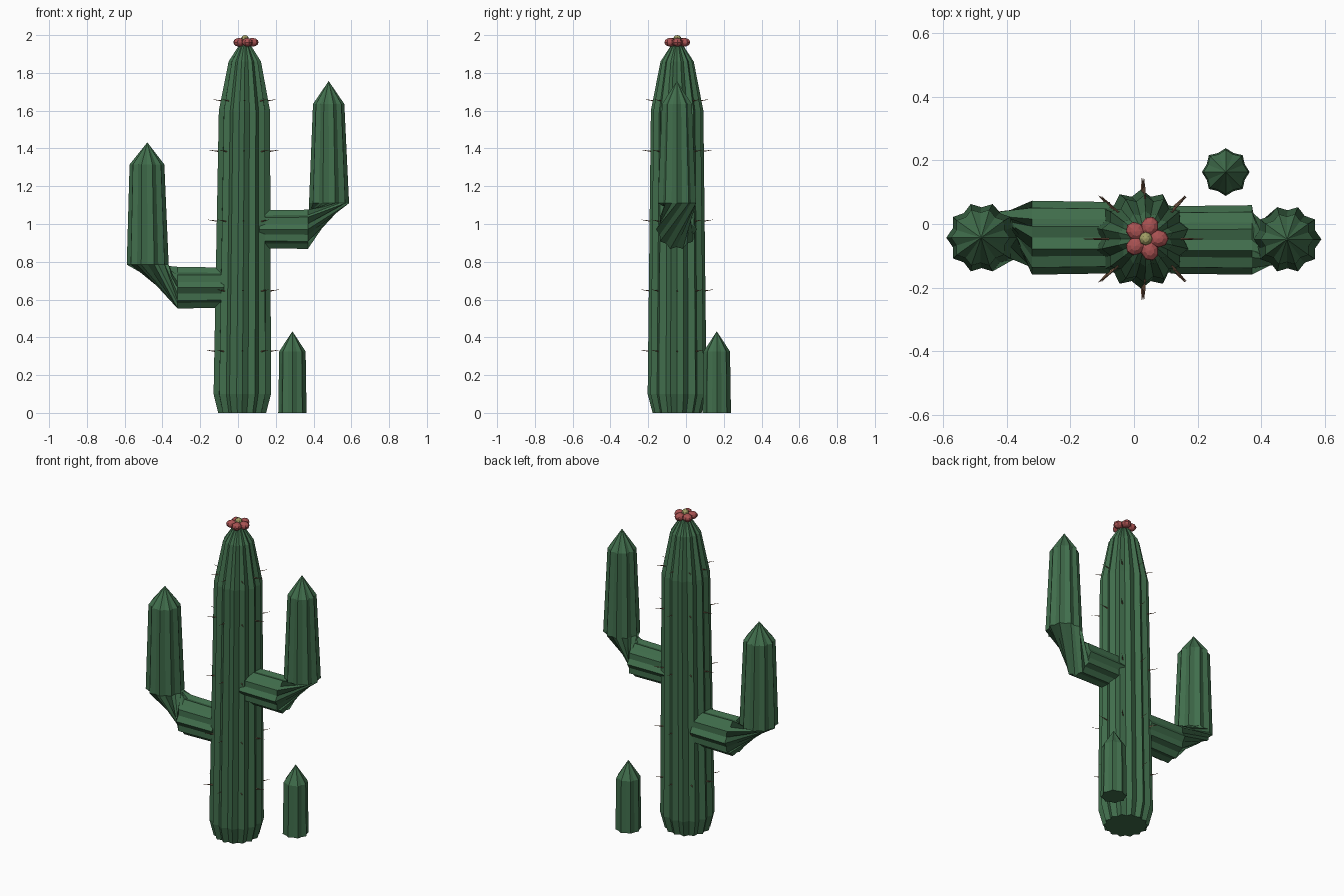
import bpy, bmesh, math
from mathutils import Vector, Matrix

if "Cube" in bpy.data.objects:
    bpy.data.objects.remove(bpy.data.objects["Cube"])

X, Y, Z = Vector((1, 0, 0)), Vector((0, 1, 0)), Vector((0, 0, 1))


def material(name, rgb):
    m = bpy.data.materials.new(name)
    m.diffuse_color = (*rgb, 1)
    m.use_nodes = True
    m.node_tree.nodes["Principled BSDF"].inputs["Base Color"].default_value = m.diffuse_color
    return m


GREEN = material("cactus green", (0.052, 0.155, 0.072))
RED = material("petal red", (0.40, 0.085, 0.085))
YELLOW = material("flower centre", (0.36, 0.34, 0.13))
BROWN = material("spine brown", (0.28, 0.15, 0.09))


def finish(bm, name, mat):
    bmesh.ops.recalc_face_normals(bm, faces=bm.faces)
    me = bpy.data.meshes.new(name)
    bm.to_mesh(me)
    bm.free()
    me.materials.append(mat)
    ob = bpy.data.objects.new(name, me)
    bpy.context.collection.objects.link(ob)
    return ob


def ribbed(name, ribs, rings, tip, valley=0.86):
    """Loft star-shaped rings (centre, radius, u axis, v axis) up to a pointed tip."""
    bm = bmesh.new()
    n = ribs * 2
    loops = []
    for c, r, u, v in rings:
        loop = []
        for i in range(n):
            a = 2 * math.pi * i / n
            rad = r * (valley if i % 2 else 1)
            loop.append(bm.verts.new(Vector(c) + rad * (math.cos(a) * u + math.sin(a) * v)))
        loops.append(loop)
    bm.faces.new(loops[0])
    for lo, hi in zip(loops, loops[1:]):
        for i in range(n):
            j = (i + 1) % n
            bm.faces.new((lo[i], lo[j], hi[j], hi[i]))
    top = bm.verts.new(tip)
    for i in range(n):
        bm.faces.new((loops[-1][i], loops[-1][(i + 1) % n], top))
    return finish(bm, name, GREEN)


# Trunk: slight lean, tapered foot and shoulders
def axis(z):
    return Vector((0.022 + 0.0075 * z, -0.047, z))


profile = [(0, 0.13), (0.1, 0.156), (1.6, 0.139), (1.86, 0.088), (1.94, 0.036)]
ribbed("trunk", 14, [(axis(z), r, Y, -X) for z, r in profile], axis(1.955), 0.87)


# Arms: a horizontal tube twisting a quarter turn into an upright column
def arm(name, side, start, elbow, foot, shoulder, tip, radii):
    s = side
    frames = [(-s * Y, Z), (-s * Y, Z), (s * X, -s * Y), (s * X, -s * Y)]
    centres = [start, elbow, foot, shoulder]
    ribbed(name, 10, [(c, r, u, v) for c, r, (u, v) in zip(centres, radii, frames)], tip)


arm("right_arm", 1, (0.115, -0.05, 0.972), (0.37, -0.05, 0.972),
    (0.482, -0.048, 1.11), (0.48, -0.048, 1.635), (0.48, -0.048, 1.757),
    (0.106, 0.109, 0.106, 0.083))
arm("left_arm", -1, (-0.075, -0.043, 0.663), (-0.32, -0.043, 0.663),
    (-0.478, -0.043, 0.785), (-0.482, -0.043, 1.315), (-0.48, -0.043, 1.432),
    (0.112, 0.116, 0.111, 0.092))

# Small young cactus behind on the right
base = Vector((0.288, 0.163, 0))
ribbed("small_cactus", 8, [(base, 0.075, X, Y), (base + 0.325 * Z, 0.07, X, Y)],
       base + 0.432 * Z)

# Spines: five rows of eight thin cones
bm = bmesh.new()
for z, root, end in [(0.33, 0.135, 0.192), (0.65, 0.13, 0.19), (1.02, 0.125, 0.19),
                     (1.39, 0.12, 0.188), (1.66, 0.105, 0.168)]:
    for k in range(8):
        a = k * math.pi / 4
        d = Vector((math.cos(a), math.sin(a), 0.15))
        place = (Matrix.Translation(axis(z) + d * (root + end) / 2 - 0.026 * Z)
                 @ d.to_track_quat('Z', 'Y').to_matrix().to_4x4())
        bmesh.ops.create_cone(bm, cap_ends=True, segments=4, radius1=0.004,
                              radius2=0.0006, depth=end - root, matrix=place)
finish(bm, "spines", BROWN)

# Flower: five flattened petals around a small bead
crown = Vector((0.037, -0.046, 1.962))
bm = bmesh.new()
for k in range(5):
    a = k * math.tau / 5
    place = (Matrix.Translation(crown) @ Matrix.Rotation(a, 4, 'Z')
             @ Matrix.Translation((0.039, 0, 0)) @ Matrix.Diagonal((0.033, 0.028, 0.023, 1)))
    bmesh.ops.create_uvsphere(bm, u_segments=8, v_segments=6, radius=1, matrix=place)
finish(bm, "petals", RED)

bm = bmesh.new()
bmesh.ops.create_uvsphere(bm, u_segments=8, v_segments=6, radius=0.021,
                          matrix=Matrix.Translation(crown + 0.017 * Z))
finish(bm, "flower_centre", YELLOW)
